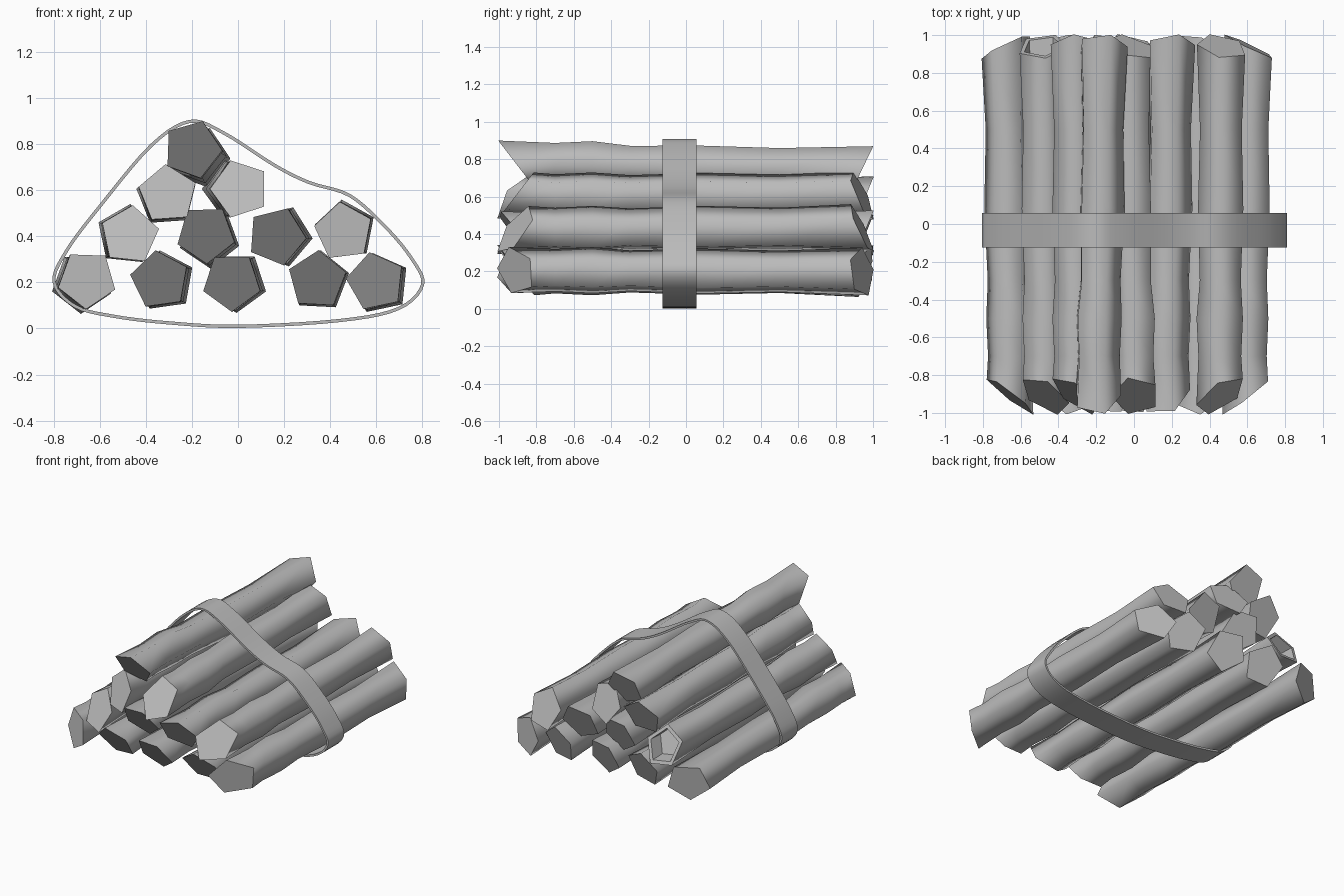
import bpy, bmesh
from math import cos, sin, radians
from mathutils import Vector

cube = bpy.data.objects.get("Cube")
if cube:
    bpy.data.objects.remove(cube)

grey = bpy.data.materials.new("plain_grey")
grey.use_nodes = True
grey.diffuse_color = (0.5, 0.5, 0.5, 1)
grey.node_tree.nodes["Principled BSDF"].inputs["Base Color"].default_value = (0.5, 0.5, 0.5, 1)


def make_object(name, bm):
    bmesh.ops.recalc_face_normals(bm, faces=bm.faces)
    mesh = bpy.data.meshes.new(name)
    bm.to_mesh(mesh)
    bm.free()
    mesh.materials.append(grey)
    obj = bpy.data.objects.new(name, mesh)
    bpy.context.collection.objects.link(obj)


def bridge(bm, a, b, smooth=True):
    n = len(a)
    for i in range(n):
        bm.faces.new((a[i], a[(i + 1) % n], b[(i + 1) % n], b[i])).smooth = smooth


def sharpen(bm, loop):
    for i in range(len(loop)):
        bm.edges.get((loop[i], loop[(i + 1) % len(loop)])).smooth = False


# Wavy five-sided log: (position along y, radius, share of the sideways drift)
RINGS = [(-1, .13, 0), (-.7, .12, .1), (-.5, .13, .1), (-.3, .115, .4),
         (.08, .127, .7), (.5, .117, .8), (1, .135, 1)]


def make_log(name, x, z, phase, front_tilt, back_tilt, dx, dz, hollow=False):
    bm = bmesh.new()
    rings = []
    for y, r, drift in RINGS:
        ring = []
        for i in range(5):
            a = radians(phase + 72 * i)
            yy = y
            # slanted saw cut, receding on the side it faces
            if y == -1:
                yy = -1.01 + .1 * (1 + cos(a - radians(front_tilt)))
            elif y == 1:
                yy = 1.005 - .065 * (1 + cos(a - radians(back_tilt)))
            ring.append(bm.verts.new((x + dx * drift + r * cos(a), yy, z + dz * drift + r * sin(a))))
        rings.append(ring)
    for a, b in zip(rings, rings[1:]):
        bridge(bm, a, b)
    bm.faces.new(rings[0])
    last = rings[-1]
    if hollow:
        # sunken rotten core
        centre = sum((v.co for v in last), Vector()) / 5
        lip = [bm.verts.new(v.co.lerp(centre, .2)) for v in last]
        core = [bm.verts.new(v.co.lerp(centre, .25) - Vector((0, .1, 0))) for v in last]
        bridge(bm, last, lip, smooth=False)
        bridge(bm, lip, core, smooth=False)
        bm.faces.new(core)
    else:
        bm.faces.new(last)
    sharpen(bm, rings[0])
    sharpen(bm, last)
    make_object(name, bm)


# Stack: x, z, rotation, front cut direction, back cut direction, drift x, drift z
LOGS = [
    (-.198, .777, 70, 270, 270, .03, -.035),
    (-.305, .583, 22, 140, 265, -.005, -.01),
    (.008, .605, 36, 90, 60, -.03, 0),
    (-.47, .405, 12, 125, 100, -.012, 0),
    (-.14, .41, 56, 270, 290, .015, -.015),
    (.167, .40, 68, 285, 260, .022, 0),
    (.458, .42, 25, 50, 70, .008, .005),
    (-.655, .213, 52, 165, 195, -.022, -.015),
    (-.34, .21, 26, 265, 295, .02, -.005),
    (-.027, .202, 54, 265, 300, .02, 0),
    (.343, .21, 15, 275, 310, .008, -.005),
    (.597, .203, 30, 350, 10, .016, -.008),
]
for n, spec in enumerate(LOGS):
    make_log(f"log_{n + 1}", *spec, hollow=(n == 3))

# Strap around the stack, a smooth closed loop
OUTLINE = [(0, .002), (-.3, .017), (-.535, .045), (-.71, .09), (-.805, .2), (-.75, .34),
           (-.6, .54), (-.38, .8), (-.21, .905), (-.06, .855), (.16, .715), (.31, .64),
           (.487, .583), (.64, .45), (.757, .31), (.808, .19), (.7, .08), (.44, .027)]
pts = [Vector(p) for p in OUTLINE]
path = []
STEPS = 5
for i in range(len(pts)):
    p0, p1, p2, p3 = (pts[(i + k) % len(pts)] for k in (-1, 0, 1, 2))
    for s in range(STEPS):
        t = s / STEPS
        path.append(p1 + ((p2 - p0) * t + (2 * p0 - 5 * p1 + 4 * p2 - p3) * t ** 2
                          + (3 * p1 - p0 - 3 * p2 + p3) * t ** 3) / 2)

bm = bmesh.new()
loops = []
for y, inset in ((-.125, 0), (.057, 0), (.057, .014), (-.125, .014)):
    loop = []
    for i, p in enumerate(path):
        d = (path[(i + 1) % len(path)] - path[i - 1]).normalized()
        q = p + Vector((d.y, -d.x)) * inset
        loop.append(bm.verts.new((q.x, y, q.y)))
    loops.append(loop)
for k in range(4):
    bridge(bm, loops[k], loops[(k + 1) % 4])
for loop in loops:
    sharpen(bm, loop)
make_object("strap", bm)
